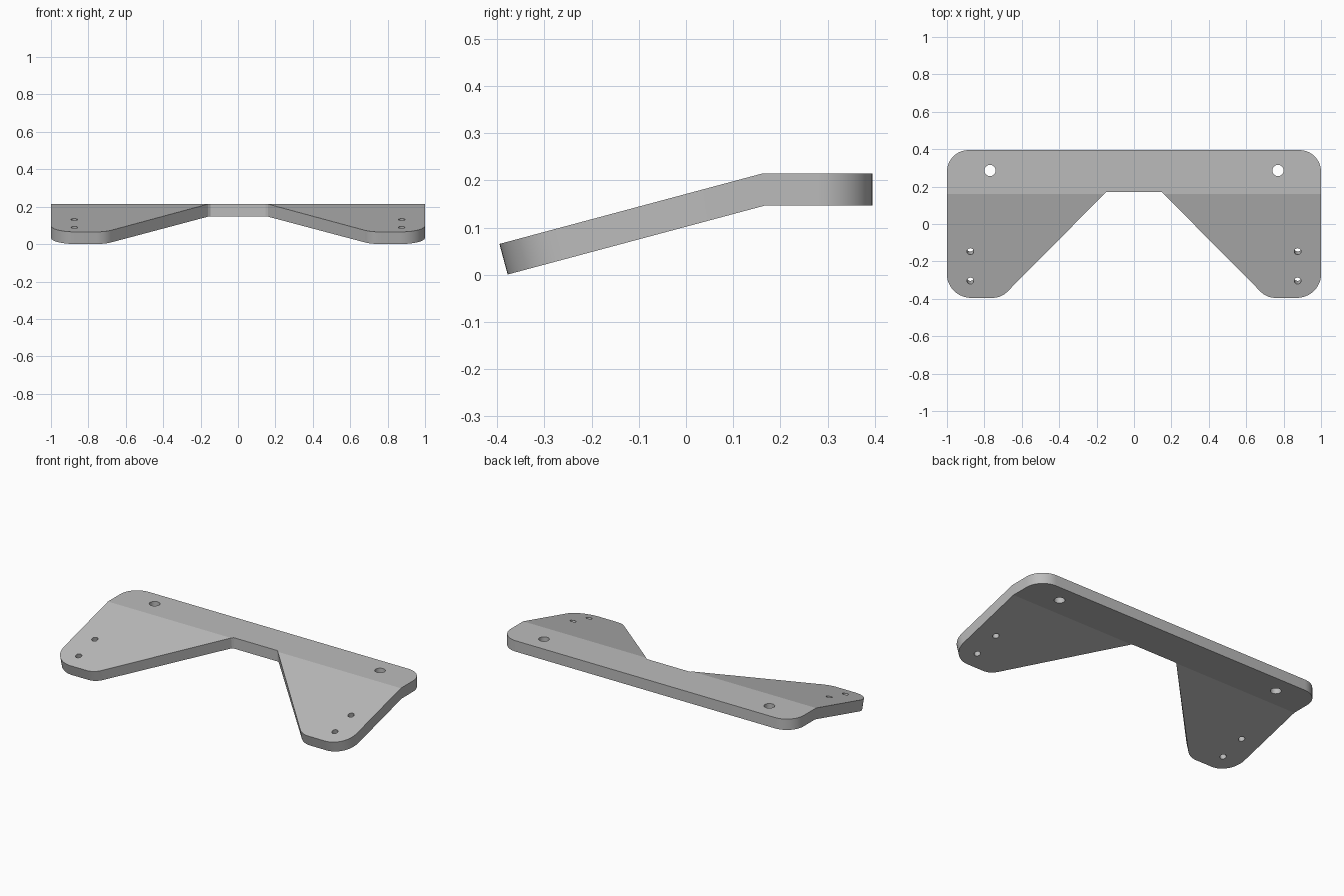
import bpy, bmesh
from math import radians, tan, sin, cos, pi
from mathutils import Vector, Matrix

if "Cube" in bpy.data.objects:
    bpy.data.objects.remove(bpy.data.objects["Cube"], do_unlink=True)

ANGLE = radians(15)      # bend of the two legs
BEND_Y = 0.16            # crease line
TOP_Z = 0.214
THICK = 0.067
FRONT_Y = BEND_Y - 0.555 / cos(ANGLE)   # leg tips in the unfolded plate


def unfold(y):
    return BEND_Y + (y - BEND_Y) / cos(ANGLE)


def fillet(prev, corner, nxt, radius, steps=12):
    """Points of a rounded corner, or the corner itself when radius is zero."""
    if radius == 0:
        return [corner]
    a, b = (prev - corner).normalized(), (nxt - corner).normalized()
    half = a.angle(b) / 2
    start = corner + a * radius / tan(half)
    centre = corner + (a + b).normalized() * radius / sin(half)
    spoke = start - centre
    turn = pi - 2 * half
    if a.x * b.y - a.y * b.x > 0:
        turn = -turn
    return [centre + Matrix.Rotation(turn * i / steps, 2) @ spoke
            for i in range(steps + 1)]


def add_loop(bm, points):
    verts = [bm.verts.new((p.x, p.y, 0)) for p in points]
    return [bm.edges.new((v, verts[i - 1])) for i, v in enumerate(verts)]


def circle(x, y, radius, steps=48):
    return [Vector((x + radius * cos(2 * pi * i / steps),
                    y + radius * sin(2 * pi * i / steps))) for i in range(steps)]


# Unfolded outline: right half as (x, y, corner radius), then mirrored
half = [(0.148, 0.172, 0), (0.71, FRONT_Y, 0.11),
        (1.0, FRONT_Y, 0.13), (1.0, 0.395, 0.115)]
corners = half + [(-x, y, r) for x, y, r in reversed(half)]
pts = [Vector(c[:2]) for c in corners]
outline = []
for i, c in enumerate(corners):
    outline += fillet(pts[i - 1], pts[i], pts[(i + 1) % len(pts)], c[2])

bm = bmesh.new()
edges = add_loop(bm, outline)

# Mounting holes on both sides
for side in (-1, 1):
    edges += add_loop(bm, circle(side * 0.77, 0.286, 0.03))
    for y in (-0.147, -0.304):
        edges += add_loop(bm, circle(side * 0.875, unfold(y), 0.018))

# Fill, crease and thicken the sheet
bmesh.ops.triangle_fill(bm, use_beauty=True, edges=edges, normal=(0, 0, 1))
bmesh.ops.bisect_plane(bm, geom=bm.verts[:] + bm.edges[:] + bm.faces[:],
                       dist=1e-5, plane_co=(0, BEND_Y, 0), plane_no=(0, 1, 0))
extruded = bmesh.ops.extrude_face_region(bm, geom=bm.faces[:], use_keep_orig=True)
for v in extruded["geom"]:
    if isinstance(v, bmesh.types.BMVert):
        v.co.z -= THICK

# Fold the legs down, with a mitre along the crease
for v in bm.verts:
    d = v.co.y - BEND_Y
    z = v.co.z
    if abs(d) < 1e-4:
        v.co.y = BEND_Y - z * tan(ANGLE / 2)
    elif d < 0:
        v.co.y = BEND_Y + d * cos(ANGLE) - z * sin(ANGLE)
        v.co.z = d * sin(ANGLE) + z * cos(ANGLE)
    v.co.z += TOP_Z
bmesh.ops.recalc_face_normals(bm, faces=bm.faces[:])

mesh = bpy.data.meshes.new("bent_plate")
bm.to_mesh(mesh)
bm.free()
plate = bpy.data.objects.new("bent_plate", mesh)
bpy.context.collection.objects.link(plate)

# Plain grey
grey = bpy.data.materials.new("grey")
grey.use_nodes = True
colour = (0.5, 0.5, 0.5, 1)
grey.diffuse_color = colour
grey.node_tree.nodes["Principled BSDF"].inputs["Base Color"].default_value = colour
mesh.materials.append(grey)

# Smooth the rounded rims, keep the crease sharp
bpy.ops.object.select_all(action="DESELECT")
plate.select_set(True)
bpy.context.view_layer.objects.active = plate
bpy.ops.object.shade_smooth_by_angle(angle=radians(10))
